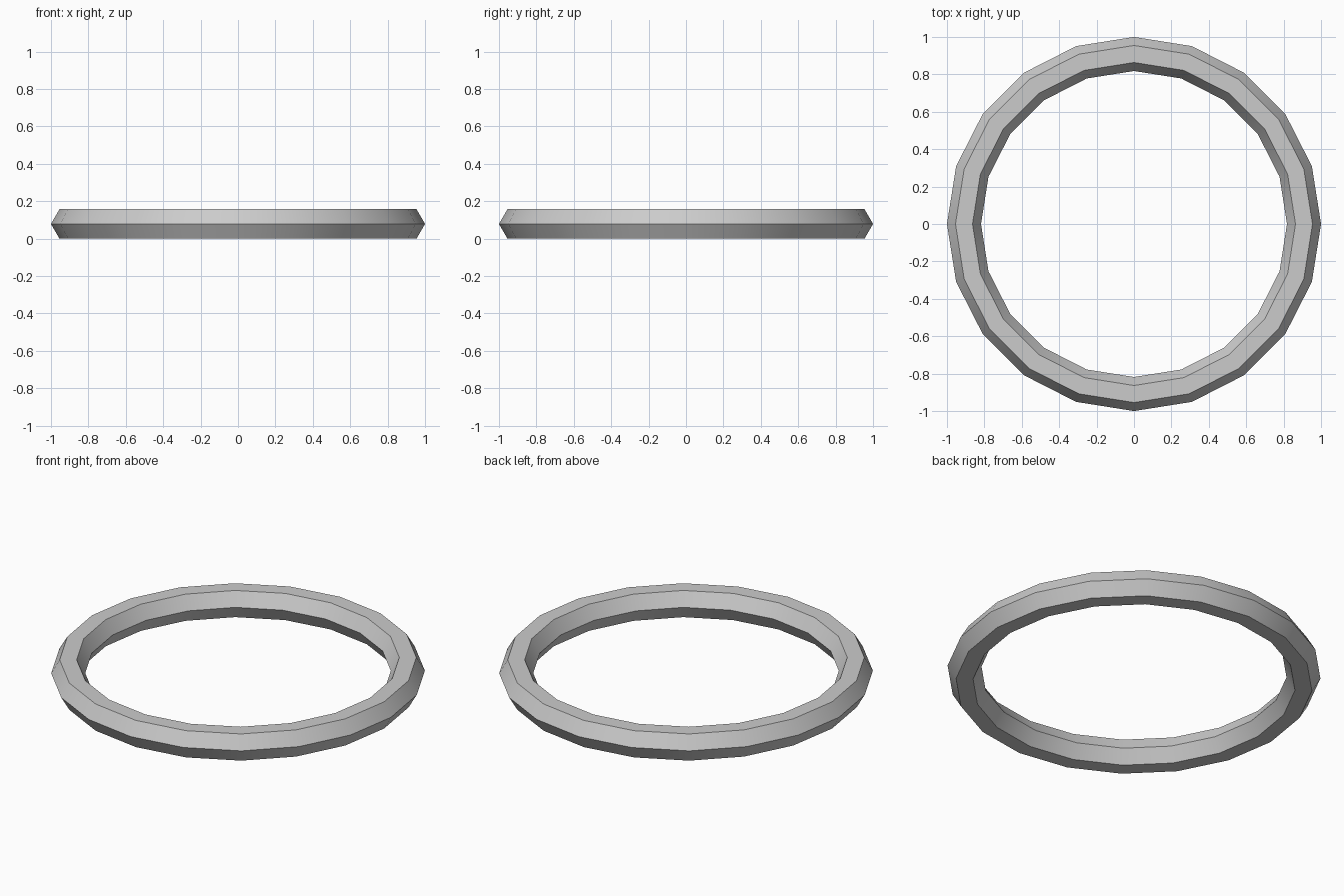
import bpy
import math

if "Cube" in bpy.data.objects:
    bpy.data.objects.remove(bpy.data.objects["Cube"])

# Ring: 20 segments around, hexagonal cross-section
R, r = 0.909, 0.091
bpy.ops.mesh.primitive_torus_add(
    major_segments=20, minor_segments=6,
    major_radius=R, minor_radius=r,
    location=(0, 0, r * math.sin(math.radians(60))))
ring = bpy.context.object
ring.name = "ring"

# Smooth around the ring, crisp between the six bands
bpy.ops.object.shade_smooth_by_angle(angle=math.radians(30))
